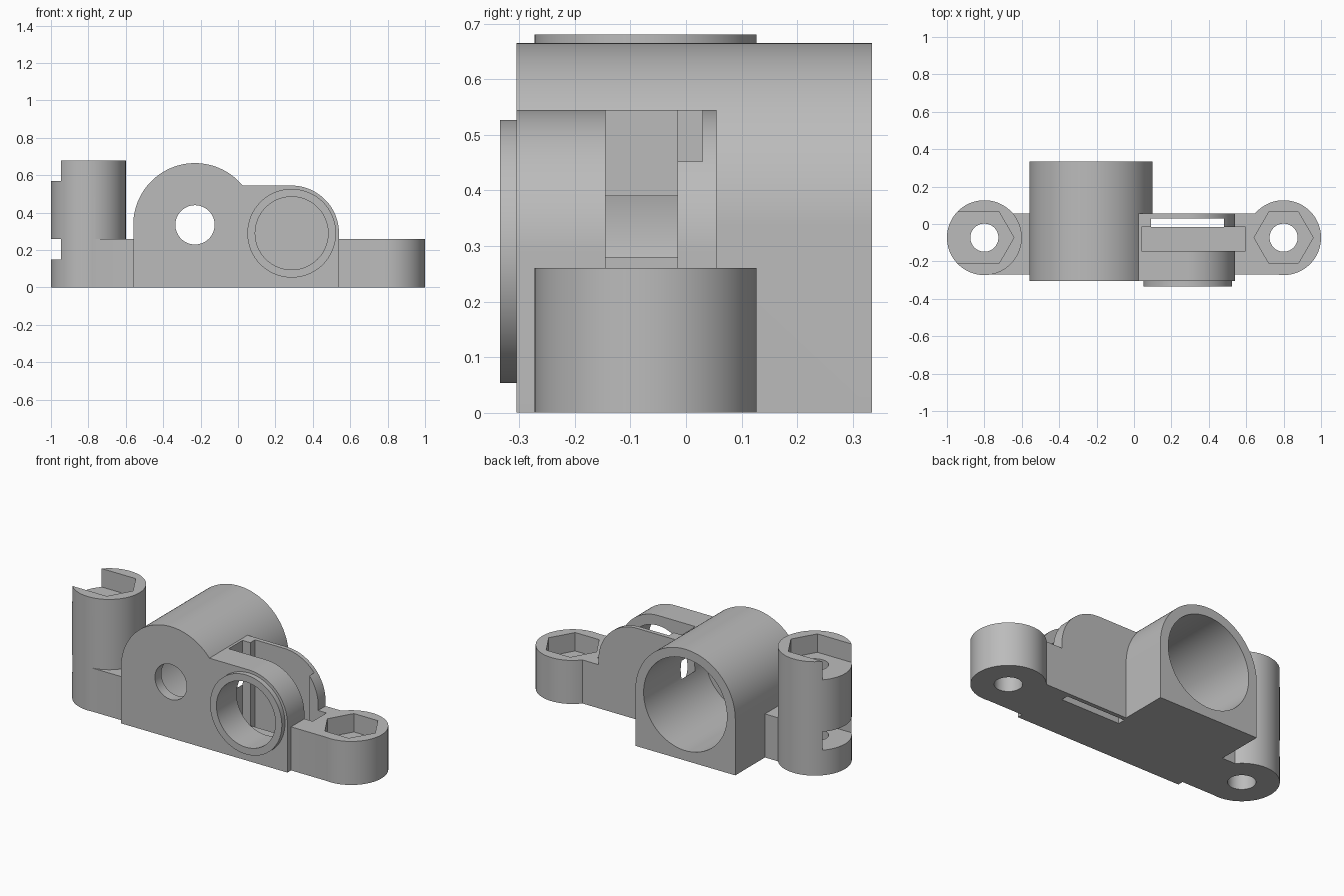
import bpy
import math

cube = bpy.data.objects.get("Cube")
if cube:
    bpy.data.objects.remove(cube)

grey = bpy.data.materials.new("plain_grey")
grey.use_nodes = True
grey.diffuse_color = (0.5, 0.5, 0.5, 1)
grey.node_tree.nodes["Principled BSDF"].inputs["Base Color"].default_value = (0.5, 0.5, 0.5, 1)


def prism(name, outline, low, high, axis):
    """Extrude a 2D outline: axis Z takes (x, y) points, axis Y takes (x, z) points."""
    n = len(outline)
    place = (lambda p, h: (p[0], p[1], h)) if axis == "Z" else (lambda p, h: (p[0], h, p[1]))
    verts = [place(p, h) for h in (low, high) for p in outline]
    faces = [tuple(range(n))[::-1], tuple(range(n, 2 * n))]
    faces += [(i, (i + 1) % n, n + (i + 1) % n, n + i) for i in range(n)]
    if axis == "Y":
        faces = [f[::-1] for f in faces]
    mesh = bpy.data.meshes.new(name)
    mesh.from_pydata(verts, [], faces)
    mesh.materials.append(grey)
    obj = bpy.data.objects.new(name, mesh)
    bpy.context.collection.objects.link(obj)
    return obj


def arc(cx, cy, r, start=0, end=360, steps=96):
    count = steps if end - start == 360 else steps + 1
    angles = [math.radians(start + (end - start) * i / steps) for i in range(count)]
    return [(cx + r * math.cos(a), cy + r * math.sin(a)) for a in angles]


def rect(x0, x1, y0, y1):
    return [(x0, y0), (x1, y0), (x1, y1), (x0, y1)]


def combine(target, other, operation):
    mod = target.modifiers.new(operation, "BOOLEAN")
    mod.operation = operation
    mod.solver = "EXACT"
    mod.object = other
    with bpy.context.temp_override(object=target, active_object=target,
                                   selected_objects=[target]):
        bpy.ops.object.modifier_apply(modifier=mod.name)
    bpy.data.objects.remove(other)


LUG_X, LUG_Y, LUG_R = 0.8, -0.073, 0.2
BAR_TOP, COLUMN_TOP = 0.26, 0.68
FRONT, BACK = -0.305, 0.335
BIG_X, BIG_Z, BIG_R = -0.23, 0.335, 0.33
RING_X, RING_Z = 0.287, 0.29
HEX_R, NUT_DEPTH = 0.158, 0.11

# Base bar
body = prism("mount_bracket", rect(-LUG_X, LUG_X, -0.271, 0.055), 0, BAR_TOP, "Z")

# Solid parts: end lugs, arched tube housing, rounded side block, front ring
tube_outline = [(BIG_X - BIG_R, 0), (BIG_X + BIG_R, 0)] + arc(BIG_X, BIG_Z, BIG_R, 0, 180)
block_outline = [(-0.2, 0), (0.54, 0)] + arc(0.285, RING_Z, 0.255, 0, 90, 32) + [(-0.2, 0.545)]
solids = [
    prism("tall_column", arc(-LUG_X, LUG_Y, LUG_R), 0, COLUMN_TOP, "Z"),
    prism("short_lug", arc(LUG_X, LUG_Y, LUG_R), 0, BAR_TOP, "Z"),
    prism("tube_housing", tube_outline, FRONT, BACK, "Y"),
    prism("side_block", block_outline, FRONT, 0.055, "Y"),
    prism("front_ring", arc(RING_X, RING_Z, 0.237), -0.335, -0.25, "Y"),
]
for solid in solids:
    combine(body, solid, "UNION")

# Nut slots open towards the outer side of the column
half_flat = HEX_R * math.cos(math.pi / 6)
slot_outline = [(-1.1, LUG_Y - half_flat), (-LUG_X + HEX_R / 2, LUG_Y - half_flat),
                (-LUG_X + HEX_R, LUG_Y), (-LUG_X + HEX_R / 2, LUG_Y + half_flat),
                (-1.1, LUG_Y + half_flat)]

# Cut parts
cutters = [
    prism("tube_bore", arc(BIG_X, BIG_Z, 0.2755), FRONT + 0.06, 0.4, "Y"),
    prism("small_front_hole", arc(BIG_X, BIG_Z, 0.105, steps=64), -0.4, -0.1, "Y"),
    prism("ring_bore", arc(RING_X, RING_Z, 0.195), -0.4, -0.08, "Y"),
    prism("plate_channel", rect(0.04, 0.595, -0.145, -0.015), 0.05, 0.8, "Z"),
    prism("thin_slot", rect(0.092, 0.482, -0.05, 0.03), -0.1, 0.8, "Z"),
    prism("column_hole", arc(-LUG_X, LUG_Y, 0.075, steps=64), -0.1, 0.8, "Z"),
    prism("lug_hole", arc(LUG_X, LUG_Y, 0.075, steps=64), -0.1, 0.8, "Z"),
    prism("lug_nut_pocket", arc(LUG_X, LUG_Y, HEX_R, steps=6), BAR_TOP - NUT_DEPTH, 0.4, "Z"),
    prism("lower_nut_slot", slot_outline, BAR_TOP - NUT_DEPTH, BAR_TOP, "Z"),
    prism("upper_nut_slot", slot_outline, COLUMN_TOP - NUT_DEPTH, 0.8, "Z"),
]
# The thin slot only passes through behind the channel
for v in cutters[4].data.vertices:
    if v.co.y < 0:
        v.co.y = -0.0151
for cutter in cutters:
    combine(body, cutter, "DIFFERENCE")

# Smooth round surfaces, sharp edges
bpy.ops.object.select_all(action="DESELECT")
body.select_set(True)
bpy.context.view_layer.objects.active = body
bpy.ops.object.shade_smooth_by_angle(angle=math.radians(25))
